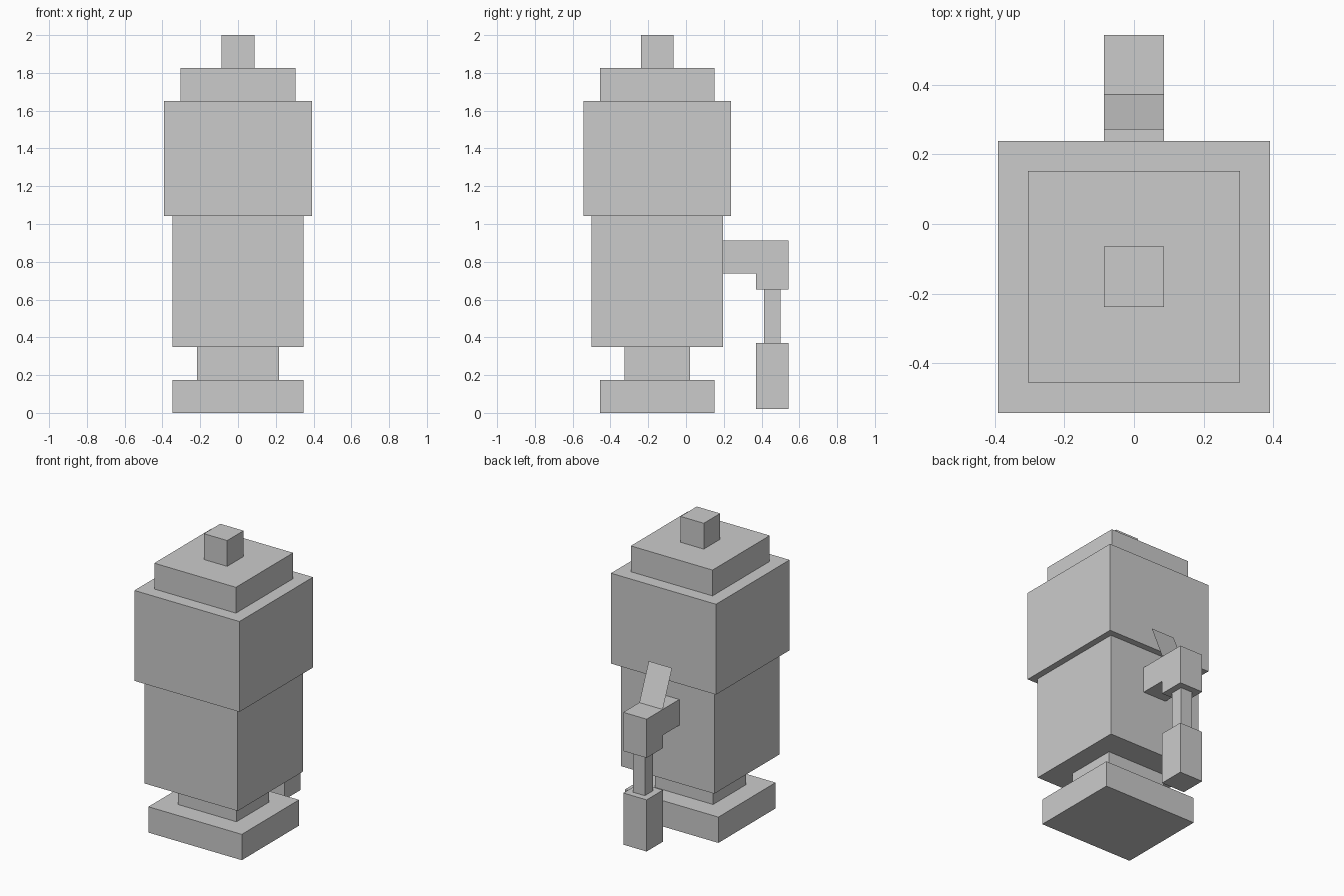
import bpy
from math import sin, cos, radians

if "Cube" in bpy.data.objects:
    bpy.data.objects.remove(bpy.data.objects["Cube"])

U = 2 / 23          # one grid cell of the blocky model
CY = -1.75          # y of the main axis, in cells


def make(name, verts, faces):
    mesh = bpy.data.meshes.new(name)
    mesh.from_pydata([[c * U for c in v] for v in verts], [], faces)
    mesh.update()
    obj = bpy.data.objects.new(name, mesh)
    bpy.context.collection.objects.link(obj)
    return obj


def extrude_x(name, profile, half):
    """Extrude a counter-clockwise (y, z) profile from -half to +half in x."""
    n = len(profile)
    verts = [(s * half, y, z) for s in (-1, 1) for y, z in profile]
    faces = [tuple(reversed(range(n))), tuple(range(n, 2 * n))]
    faces += [(i, (i + 1) % n, n + (i + 1) % n, n + i) for i in range(n)]
    return make(name, verts, faces)


def block(name, wx, wy, z0, z1, y=CY):
    a, b = y - wy / 2, y + wy / 2
    return extrude_x(name, [(a, z0), (b, z0), (b, z1), (a, z1)], wx / 2)


# Stacked body, bottom to top: name, x width, y depth, height
z = 0
for name, wx, wy, h in [("base", 8, 7, 2), ("neck", 5, 4, 2),
                        ("lower_body", 8, 8, 8), ("upper_body", 9, 9, 7),
                        ("lid", 7, 7, 2), ("lid_knob", 2, 2, 2)]:
    block(name, wx, wy, z, z + h)
    z += h

# L-shaped arm on the back
extrude_x("crank_arm", [(2.25, 8.5), (4.25, 8.5), (4.25, 7.5), (6.25, 7.5),
                        (6.25, 10.5), (2.25, 10.5)], 1)

# Hanging rod and grip
block("handle_rod", 1, 1, 4.25, 7.5, y=5.25)
block("handle_grip", 2, 2, 0.25, 4.25, y=5.25)

# Thin sheet leaning back from the top of the arm
t = radians(22.5)
y1, z1 = 4.28 - 3 * sin(t), 10.5 + 3 * cos(t)
make("leaning_flap", [(1, 4.28, 10.5), (-1, 4.28, 10.5), (-1, y1, z1), (1, y1, z1)],
     [(0, 1, 2, 3)])
